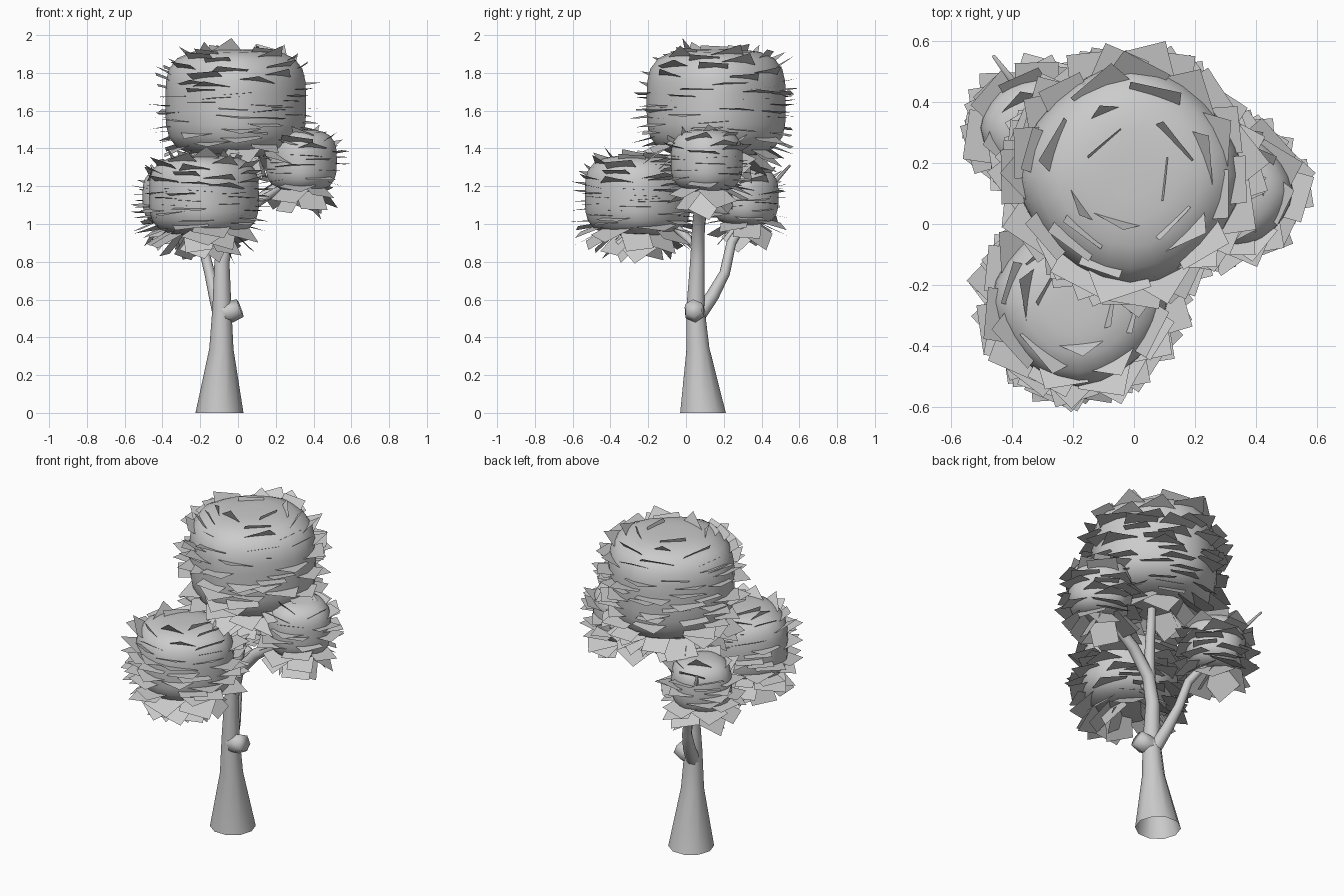
import bpy, bmesh, math, random
from mathutils import Vector, Matrix

if "Cube" in bpy.data.objects:
    bpy.data.objects.remove(bpy.data.objects["Cube"])

random.seed(7)
PLAN = 1.7  # plan exponent: below 2 gives a slightly diamond-shaped clump


def finish(bm, name, smooth=True):
    me = bpy.data.meshes.new(name)
    bm.to_mesh(me)
    bm.free()
    ob = bpy.data.objects.new(name, me)
    bpy.context.collection.objects.link(ob)
    for p in me.polygons:
        p.use_smooth = smooth
    return ob


def limb(name, path, sides=8):
    """Tapered tube through (x, y, z, radius) points."""
    bm = bmesh.new()
    pts = [Vector(p[:3]) for p in path]
    rings = []
    for i, p in enumerate(pts):
        d = (pts[min(i + 1, len(pts) - 1)] - pts[max(i - 1, 0)]).normalized()
        if i == 0 and p.z == 0:
            d = Vector((0, 0, 1))
        q = Vector((0, 0, 1)).rotation_difference(d)
        ring = []
        for k in range(sides):
            a = 2 * math.pi * k / sides
            ring.append(bm.verts.new(p + q @ Vector((math.cos(a), math.sin(a), 0)) * path[i][3]))
        rings.append(ring)
    for r0, r1 in zip(rings, rings[1:]):
        for k in range(sides):
            j = (k + 1) % sides
            bm.faces.new((r0[k], r0[j], r1[j], r1[k]))
    if path[0][2] > 0:
        bm.faces.new(rings[-1])
    return finish(bm, name)


def on_clump(d, centre, half, box):
    """Point of the rounded-box foliage surface in direction d."""
    r = (abs(d.x) ** PLAN + abs(d.y) ** PLAN) ** (1 / PLAN)
    s = (r ** box + abs(d.z) ** box) ** (1 / box)
    return Vector(centre) + Vector([c / s * h for c, h in zip(d, half)])


def clump(name, centre, half, box):
    bm = bmesh.new()
    bmesh.ops.create_uvsphere(bm, u_segments=24, v_segments=16, radius=1)
    for v in bm.verts:
        v.co = on_clump(v.co, centre, half, box)
    return finish(bm, name)


def leaf_cards(name, centre, half, box, count, size):
    """Square leaf cards standing on the clump, edges pointing outward."""
    bm = bmesh.new()
    for i in range(count):
        z = 0.97 - 1.94 * (i + 0.5) / count
        a = i * 2.39996 + random.uniform(-0.4, 0.4)
        r = math.sqrt(1 - z * z)
        d = Vector((r * math.cos(a), r * math.sin(a), z))
        t = Vector((-math.sin(a), math.cos(a), 0))
        # outward direction stays nearly level along the steep sides
        nz = math.copysign(abs(z) ** 1.8, z)
        nr = math.sqrt(1 - nz * nz)
        n = Vector((nr * math.cos(a), nr * math.sin(a), nz))
        p = on_clump(d, centre, half, box) - n * 0.022
        p.z -= 0.03 if z > 0 else 0.03 + 0.04 * -z
        n = Matrix.Rotation(random.uniform(-0.12, 0.12), 3, t) @ n
        t = Matrix.Rotation(random.uniform(-0.08, 0.08), 3, n) @ t
        k = size * random.uniform(0.85, 1.1) * 0.7071
        spin = random.uniform(0, math.pi / 2)
        vs = []
        for c in range(4):
            b = spin + c * math.pi / 2
            vs.append(bm.verts.new(p + k * (math.cos(b) * n + math.sin(b) * t)))
        bm.faces.new(vs)
    return finish(bm, name, smooth=False)


# Trunk leaning into the right-hand branch
limb("trunk", [(-0.098, 0.09, 0, 0.127), (-0.088, 0.063, 0.34, 0.064),
               (-0.085, 0.05, 0.56, 0.050), (-0.085, 0.06, 0.80, 0.040),
               (-0.05, 0.065, 0.96, 0.036), (0.07, 0.075, 1.10, 0.033),
               (0.22, 0.09, 1.20, 0.028), (0.33, 0.11, 1.33, 0.02)], 10)

# Branches and cut stub
limb("back_branch", [(-0.09, 0.055, 0.50, 0.04), (-0.12, 0.14, 0.62, 0.035),
                     (-0.15, 0.205, 0.74, 0.028), (-0.19, 0.24, 0.90, 0.026),
                     (-0.33, 0.38, 1.12, 0.018), (-0.46, 0.55, 1.31, 0.006)])
limb("top_branch", [(-0.06, 0.06, 0.92, 0.034), (-0.04, 0.09, 1.15, 0.028), (-0.01, 0.15, 1.5, 0.02)])
limb("front_branch", [(-0.07, 0.05, 0.88, 0.025), (-0.12, -0.06, 0.99, 0.022), (-0.18, -0.2, 1.12, 0.015)])
limb("cut_stub", [(-0.09, 0.05, 0.53, 0.05), (-0.04, 0.045, 0.535, 0.058), (0.012, 0.04, 0.555, 0.05)], 6)

# Foliage: name, centre, half sizes, boxiness, card count, card size
for nm, c, h, box, n, s in [
    ("top", (-0.012, 0.16, 1.64), (0.372, 0.368, 0.285), 3.8, 125, 0.165),
    ("front", (-0.18, -0.255, 1.15), (0.29, 0.28, 0.212), 3.6, 100, 0.165),
    ("right", (0.335, 0.11, 1.335), (0.188, 0.19, 0.165), 3.2, 48, 0.155),
    ("back", (-0.325, 0.315, 1.145), (0.18, 0.175, 0.155), 3.2, 48, 0.155),
]:
    clump(nm + "_foliage", c, h, box)
    leaf_cards(nm + "_leaf_cards", c, h, box, n, s)
